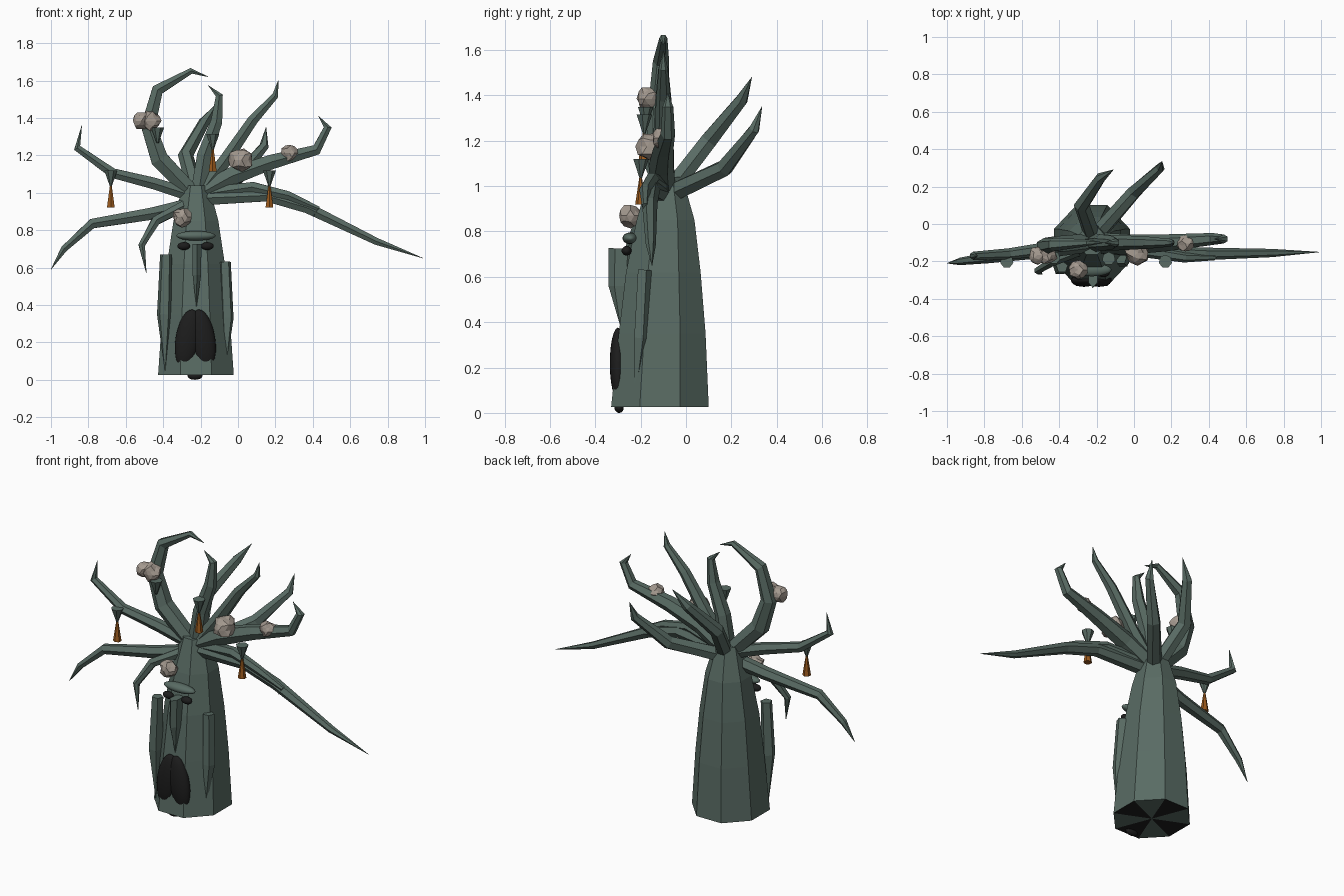
import bpy, bmesh, math, random
from mathutils import Vector, Matrix

random.seed(4)
cube = bpy.data.objects.get("Cube")
if cube:
    bpy.data.objects.remove(cube, do_unlink=True)


def material(name, rgb):
    m = bpy.data.materials.new(name)
    m.use_nodes = True
    color = (*rgb, 1)
    m.diffuse_color = color
    m.node_tree.nodes["Principled BSDF"].inputs["Base Color"].default_value = color
    return m


BARK = material("grey_green_bark", (0.10, 0.148, 0.127))
DARK = material("hollow_black", (0.012, 0.012, 0.012))
STONE = material("pale_stone", (0.37, 0.32, 0.275))
ORANGE = material("burnt_orange", (0.32, 0.10, 0.012))


def finish(bm, name, *mats):
    bmesh.ops.recalc_face_normals(bm, faces=bm.faces)
    me = bpy.data.meshes.new(name)
    bm.to_mesh(me)
    bm.free()
    for m in mats:
        me.materials.append(m)
    ob = bpy.data.objects.new(name, me)
    bpy.context.collection.objects.link(ob)
    return ob


def bridge(bm, rings):
    n = len(rings[0])
    for a, b in zip(rings, rings[1:]):
        for i in range(n):
            j = (i + 1) % n
            bm.faces.new((a[i], a[j], b[j], b[i]))


def limb(name, path, radii, sides=6, ref=(0, 1, 0), squash=1.0):
    """Faceted tapering tube along a polyline; a zero last radius gives a point."""
    pts = [Vector(p) for p in path]
    bm = bmesh.new()
    rings = []
    for i, (p, r) in enumerate(zip(pts, radii)):
        t = (pts[min(i + 1, len(pts) - 1)] - pts[max(i - 1, 0)]).normalized()
        u = Vector(ref)
        u = (u - t * u.dot(t)).normalized()
        v = t.cross(u)
        r = max(r, 0.001)
        rings.append([bm.verts.new(p + r * (u * squash * math.cos(a) + v * math.sin(a)))
                      for a in (math.tau * k / sides for k in range(sides))])
    bridge(bm, rings)
    bm.faces.new(rings[0])
    bm.faces.new(rings[-1])
    return finish(bm, name, BARK)


def blob(name, center, size, mat, tilt=0.0):
    """Smooth ellipsoid, tilted about the front axis."""
    bm = bmesh.new()
    bmesh.ops.create_uvsphere(bm, u_segments=20, v_segments=12, radius=1)
    bm.transform(Matrix.Translation(center) @ Matrix.Rotation(tilt, 4, 'Y')
                 @ Matrix.Diagonal((*size, 1)))
    for f in bm.faces:
        f.smooth = True
    return finish(bm, name, mat)


def cone(name, center, r_low, r_high, height, sides, mat):
    bm = bmesh.new()
    bmesh.ops.create_cone(bm, cap_ends=True, segments=sides, radius1=r_low,
                          radius2=r_high, depth=height,
                          matrix=Matrix.Translation(center))
    return finish(bm, name, mat)


# Trunk: tapering octagon, with a patchy hollow underside
bm = bmesh.new()
rings = []
for z, r, y in ((0.025, 0.233, -0.115), (0.35, 0.207, -0.105), (0.62, 0.178, -0.10),
                (0.85, 0.138, -0.09), (1.04, 0.08, -0.09)):
    rings.append([bm.verts.new((-0.225 + 0.94 * r * math.cos(a), y + r * math.sin(a), z))
                  for a in (math.tau * (k + 0.5) / 8 for k in range(8))])
bridge(bm, rings)
bm.faces.new(rings[-1])
hub = bm.verts.new((-0.225, -0.115, 0.025))
for i in range(8):
    f = bm.faces.new((rings[0][i], rings[0][(i + 1) % 8], hub))
    f.material_index = i % 2
finish(bm, "trunk", BARK, DARK)

# Branches
limb("hooked_branch",
     [(-0.23, -0.1, 0.98), (-0.42, -0.12, 1.18), (-0.48, -0.12, 1.36),
      (-0.43, -0.11, 1.55), (-0.25, -0.1, 1.652), (-0.16, -0.1, 1.62)],
     (0.05, 0.055, 0.046, 0.036, 0.018, 0))
limb("right_raised_branch",
     [(-0.23, -0.1, 0.98), (-0.45, -0.13, 1.05), (-0.67, -0.16, 1.105),
      (-0.86, -0.17, 1.24), (-0.835, -0.17, 1.36)],
     (0.04, 0.036, 0.03, 0.022, 0))
limb("right_drooping_branch",
     [(-0.23, -0.11, 0.94), (-0.45, -0.14, 0.89), (-0.78, -0.18, 0.835),
      (-0.93, -0.2, 0.70), (-1.0, -0.21, 0.59)],
     (0.045, 0.038, 0.03, 0.02, 0))
limb("small_front_branch",
     [(-0.27, -0.13, 0.94), (-0.44, -0.2, 0.85), (-0.515, -0.25, 0.72),
      (-0.49, -0.27, 0.57)],
     (0.032, 0.028, 0.02, 0))
limb("upright_branch",
     [(-0.21, -0.1, 1.0), (-0.18, -0.1, 1.2), (-0.115, -0.1, 1.38),
      (-0.1, -0.1, 1.52), (-0.16, -0.1, 1.575)],
     (0.05, 0.045, 0.036, 0.022, 0))
limb("left_raised_branch",
     [(-0.2, -0.1, 1.0), (-0.07, -0.1, 1.17), (0.08, -0.1, 1.39),
      (0.2, -0.1, 1.52), (0.215, -0.1, 1.6)],
     (0.045, 0.04, 0.032, 0.02, 0))
limb("left_thick_branch",
     [(-0.21, -0.1, 0.99), (-0.03, -0.11, 1.09), (0.18, -0.1, 1.165),
      (0.42, -0.08, 1.23), (0.48, -0.08, 1.35), (0.43, -0.08, 1.41)],
     (0.055, 0.055, 0.045, 0.032, 0.024, 0))
limb("left_long_branch",
     [(-0.22, -0.11, 0.97), (0.15, -0.15, 0.985), (0.37, -0.16, 0.92),
      (0.74, -0.155, 0.74), (0.99, -0.15, 0.65)],
     (0.045, 0.036, 0.034, 0.022, 0))
limb("left_short_branch",
     [(-0.2, -0.1, 0.99), (0.08, -0.15, 1.03), (0.27, -0.18, 0.985),
      (0.43, -0.18, 0.915), (0.4, -0.18, 0.87)],
     (0.04, 0.032, 0.026, 0.014, 0))
limb("back_curled_branch",
     [(-0.22, -0.07, 0.98), (-0.28, 0.1, 1.2), (-0.18, 0.245, 1.38), (-0.11, 0.29, 1.48)],
     (0.045, 0.042, 0.03, 0), ref=(1, 0, 0))
limb("back_left_branch",
     [(-0.2, -0.06, 0.97), (0.0, 0.17, 1.08), (0.14, 0.3, 1.25), (0.15, 0.335, 1.35)],
     (0.045, 0.04, 0.026, 0), ref=(1, 0, 0))

# Hanging bark slabs and nose
limb("right_bark_slab",
     [(-0.385, -0.23, 0.67), (-0.395, -0.235, 0.35), (-0.39, -0.24, 0.04)],
     (0.033, 0.04, 0), sides=5)
limb("left_bark_slab",
     [(-0.07, -0.185, 0.63), (-0.057, -0.2, 0.33), (-0.065, -0.225, 0.06)],
     (0.033, 0.035, 0), sides=5)
limb("nose",
     [(-0.22, -0.285, 0.725), (-0.22, -0.29, 0.56), (-0.222, -0.29, 0.39)],
     (0.028, 0.026, 0), sides=6, squash=2.0)

# Face: brow, eyes, two-lobed mouth
blob("brow", (-0.225, -0.245, 0.77), (0.105, 0.035, 0.026), BARK)
blob("root_knot", (-0.23, -0.295, 0.022), (0.04, 0.02, 0.022), DARK)
for side, label in ((-1, "right"), (1, "left")):
    blob(label + "_eye", (-0.227 + side * 0.063, -0.262, 0.715),
         (0.034, 0.022, 0.021), DARK)
    blob(label + "_mouth_lobe", (-0.228 + side * 0.04, -0.3, 0.218),
         (0.066, 0.036, 0.16), DARK, tilt=-side * 0.16)

# Hanging lanterns: inverted cap with an orange cone below
for i, (x, y, z) in enumerate(((-0.68, -0.2, 1.12), (-0.135, -0.185, 1.315),
                               (0.168, -0.2, 1.12), (-0.43, -0.18, 1.35))):
    cone(f"lantern_cap_{i}", (x, y, z - 0.042), 0.006, 0.036, 0.084, 7, BARK)
    if i < 3:
        cone(f"lantern_flame_{i}", (x, y, z - 0.135), 0.024, 0.004, 0.13, 6, ORANGE)

# Rough stones lodged on the branches
for i, (x, y, z, r) in enumerate(((-0.515, -0.165, 1.385, 0.05), (-0.465, -0.165, 1.385, 0.055),
                                  (0.02, -0.155, 1.175, 0.068), (0.275, -0.105, 1.212, 0.045),
                                  (-0.3, -0.245, 0.87, 0.052))):
    bm = bmesh.new()
    bmesh.ops.create_icosphere(bm, subdivisions=2, radius=r)
    for v in bm.verts:
        v.co *= random.uniform(0.82, 1.1)
    bm.transform(Matrix.Translation((x, y, z)))
    finish(bm, f"stone_{i}", STONE)
